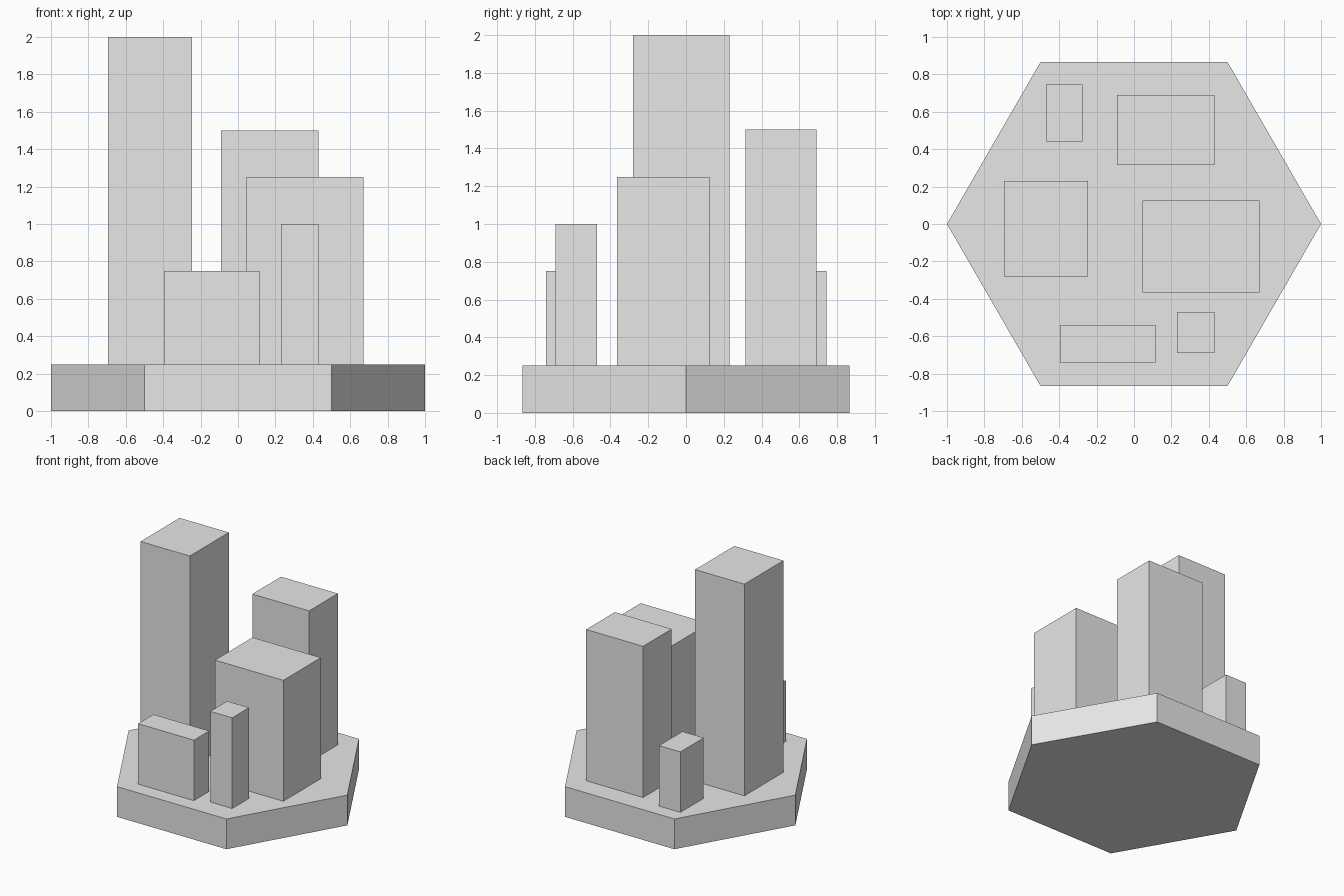
import bpy
import math

default_cube = bpy.data.objects.get("Cube")
if default_cube:
    bpy.data.objects.remove(default_cube, do_unlink=True)

# One plain grey for everything
grey = bpy.data.materials.new("light_grey")
grey.use_nodes = True
grey.diffuse_color = (0.8, 0.8, 0.8, 1)
grey.node_tree.nodes["Principled BSDF"].inputs["Base Color"].default_value = grey.diffuse_color

BASE_TOP = 0.25


def finish(name):
    obj = bpy.context.object
    obj.name = name
    obj.data.materials.append(grey)
    bpy.ops.object.transform_apply(location=False, rotation=True, scale=True)


def tower(name, x0, x1, y0, y1, top):
    """Box standing on the base, given by its footprint and roof height."""
    bpy.ops.mesh.primitive_cube_add(
        size=1, location=((x0 + x1) / 2, (y0 + y1) / 2, (BASE_TOP + top) / 2))
    bpy.context.object.scale = (x1 - x0, y1 - y0, top - BASE_TOP)
    finish(name)


# Hexagonal base with corners on the x axis
bpy.ops.mesh.primitive_cylinder_add(
    vertices=6, radius=1, depth=BASE_TOP,
    location=(0, 0, BASE_TOP / 2), rotation=(0, 0, math.pi / 2))
finish("hexagon_base")

# Buildings
tower("tallest_tower", -0.695, -0.245, -0.28, 0.23, 2.0)
tower("back_tower", -0.09, 0.43, 0.315, 0.69, 1.5)
tower("wide_tower", 0.045, 0.67, -0.365, 0.125, 1.25)
tower("slim_front_tower", 0.23, 0.43, -0.69, -0.47, 1.0)
tower("low_front_block", -0.395, 0.115, -0.74, -0.54, 0.75)
tower("low_back_block", -0.47, -0.275, 0.44, 0.745, 0.75)
